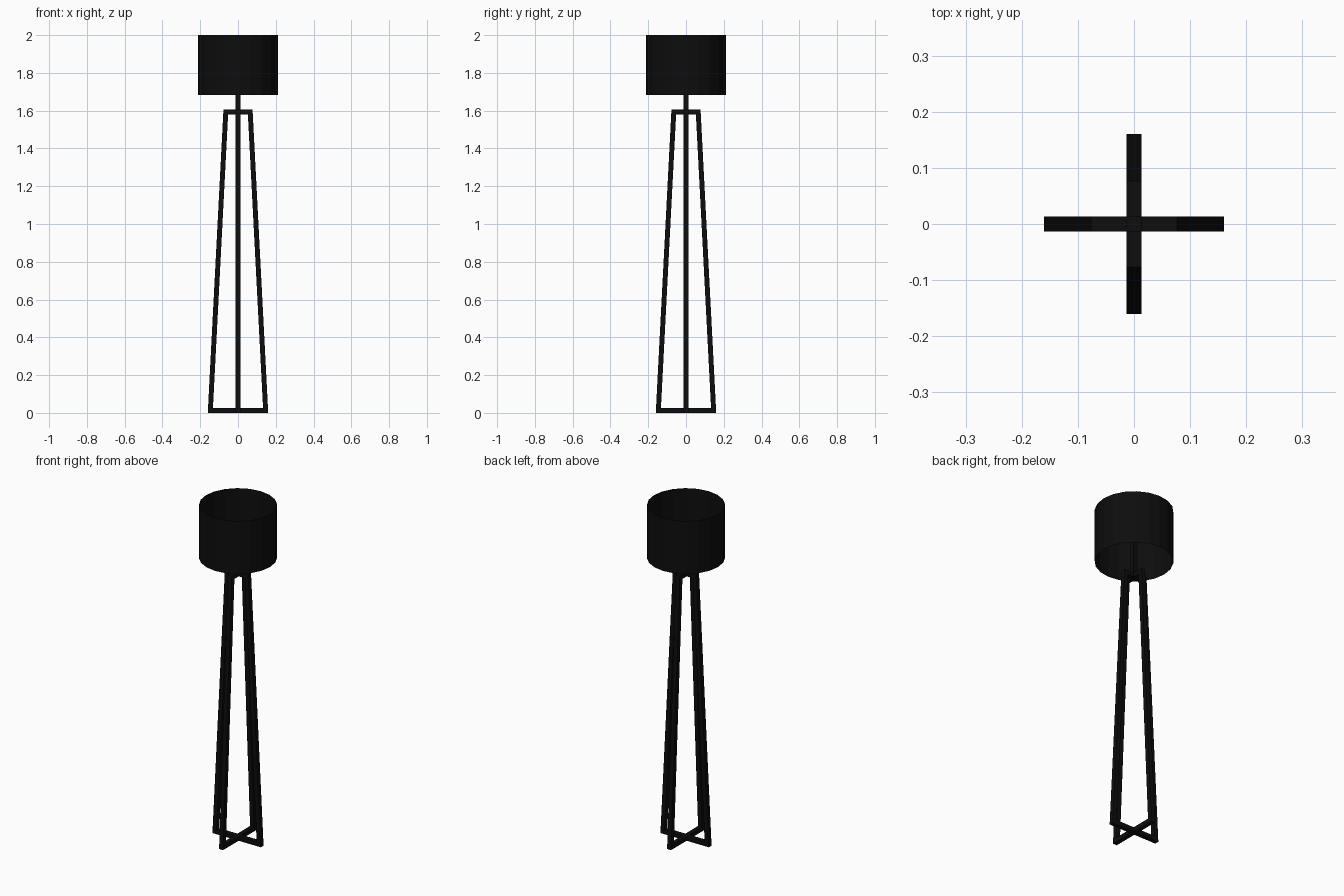
import bpy, bmesh, math

if "Cube" in bpy.data.objects:
    bpy.data.objects.remove(bpy.data.objects["Cube"])

BAR = 0.026          # square bar thickness
FRAME_TOP = 1.606

black = bpy.data.materials.new("black")
black.diffuse_color = (0.004, 0.004, 0.004, 1)
black.use_nodes = True
black.node_tree.nodes["Principled BSDF"].inputs["Base Color"].default_value = black.diffuse_color


def finish(name, bm):
    mesh = bpy.data.meshes.new(name)
    bm.to_mesh(mesh)
    bm.free()
    mesh.materials.append(black)
    obj = bpy.data.objects.new(name, mesh)
    bpy.context.collection.objects.link(obj)
    return obj


def trapezoid_frame(name, angle):
    """Closed tapered loop of square bar standing in the XZ plane."""
    low, high = 0.16, 0.077
    slope = (low - high) / FRAME_TOP
    zi0, zi1 = BAR, FRAME_TOP - BAR
    li, hi = low - slope * zi0 - BAR, low - slope * zi1 - BAR
    outer = [(-low, 0), (low, 0), (high, FRAME_TOP), (-high, FRAME_TOP)]
    inner = [(-li, zi0), (li, zi0), (hi, zi1), (-hi, zi1)]
    bm = bmesh.new()
    o, i = ([bm.verts.new((x, -BAR / 2, z)) for x, z in ring] for ring in (outer, inner))
    faces = [bm.faces.new((o[k], o[(k + 1) % 4], i[(k + 1) % 4], i[k])) for k in range(4)]
    ext = bmesh.ops.extrude_face_region(bm, geom=faces, use_keep_orig=True)
    moved = [g for g in ext["geom"] if isinstance(g, bmesh.types.BMVert)]
    bmesh.ops.translate(bm, verts=moved, vec=(0, BAR, 0))
    bmesh.ops.recalc_face_normals(bm, faces=bm.faces[:])
    finish(name, bm).rotation_euler.z = angle


# Two crossing leg frames
trapezoid_frame("leg_frame_side", 0)
trapezoid_frame("leg_frame_front", math.pi / 2)

# Square stem rising into the shade
bm = bmesh.new()
bmesh.ops.create_cube(bm, size=1)
z0, z1 = FRAME_TOP - BAR, 1.84
bmesh.ops.scale(bm, verts=bm.verts, vec=(BAR, BAR, z1 - z0))
bmesh.ops.translate(bm, verts=bm.verts, vec=(0, 0, (z0 + z1) / 2))
finish("stem", bm)

# Open drum shade, thin sheet
bm = bmesh.new()
bmesh.ops.create_cone(bm, cap_ends=False, segments=20, radius1=0.212,
                      radius2=0.212, depth=0.316)
bmesh.ops.translate(bm, verts=bm.verts, vec=(0, 0, 2 - 0.158))
finish("shade", bm)
